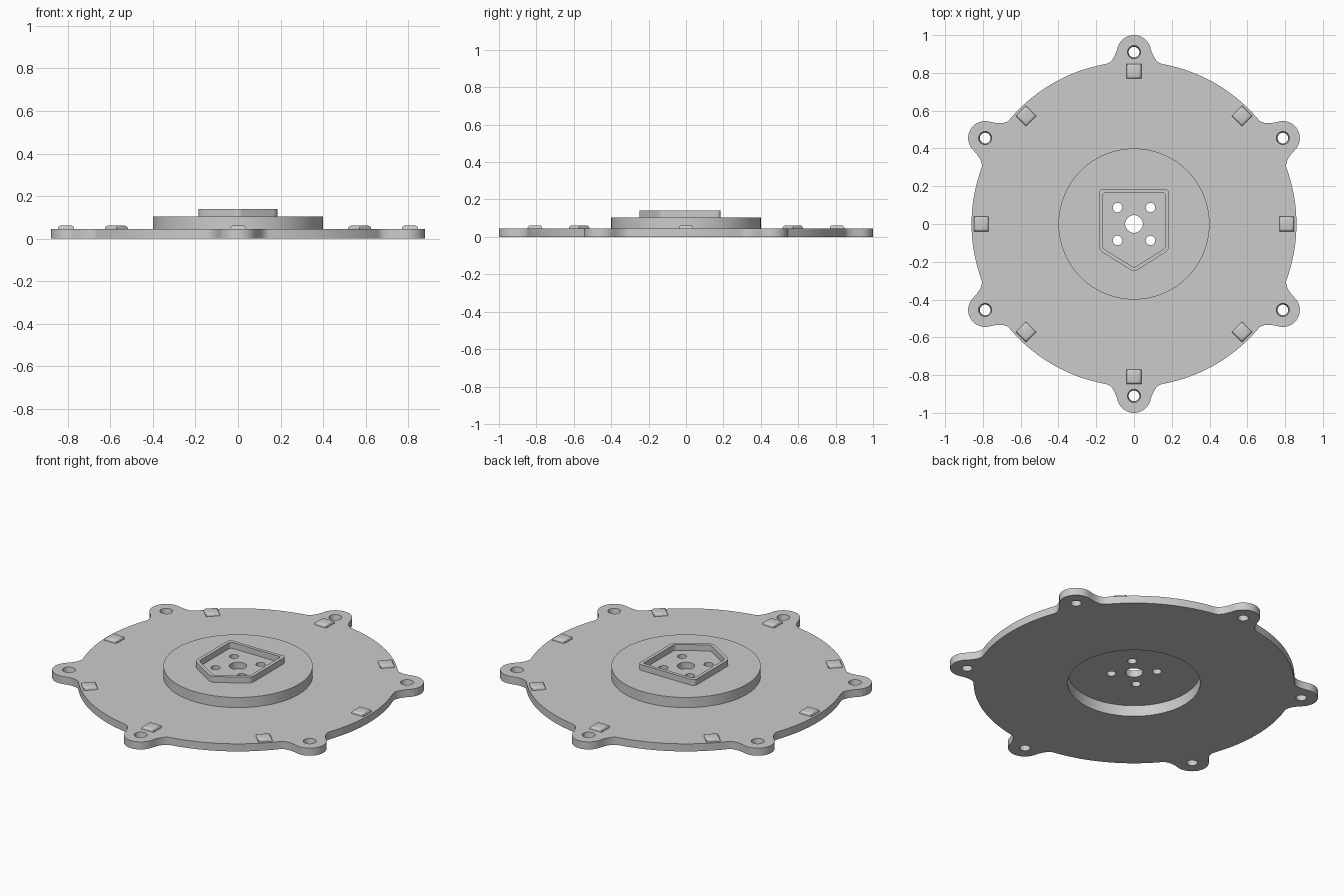
import bpy, bmesh, math
from mathutils import Vector, Matrix

old = bpy.data.objects.get("Cube")
if old:
    bpy.data.objects.remove(old, do_unlink=True)

GREY = (0.6, 0.6, 0.6, 1)
mat = bpy.data.materials.new("plain grey")
mat.use_nodes = True
mat.diffuse_color = GREY
mat.node_tree.nodes["Principled BSDF"].inputs["Base Color"].default_value = GREY

PLATE_TOP, BOSS_TOP, RIM_TOP, RECESS_TOP = 0.045, 0.105, 0.14, 0.065


def finish(name, bm):
    bmesh.ops.recalc_face_normals(bm, faces=bm.faces)
    mesh = bpy.data.meshes.new(name)
    bm.to_mesh(mesh)
    bm.free()
    mesh.materials.append(mat)
    obj = bpy.data.objects.new(name, mesh)
    bpy.context.collection.objects.link(obj)
    return obj


def activate(obj):
    bpy.ops.object.select_all(action='DESELECT')
    obj.select_set(True)
    bpy.context.view_layer.objects.active = obj


def smooth(obj):
    activate(obj)
    bpy.ops.object.shade_smooth_by_angle(angle=math.radians(35))


def prism(name, points, z0, z1):
    bm = bmesh.new()
    face = bm.faces.new([bm.verts.new((p[0], p[1], z0)) for p in points])
    up = bmesh.ops.extrude_face_region(bm, geom=[face])["geom"]
    verts = [v for v in up if isinstance(v, bmesh.types.BMVert)]
    bmesh.ops.translate(bm, verts=verts, vec=(0, 0, z1 - z0))
    return finish(name, bm)


def cylinder(name, x, y, z0, z1, r0, r1=None, sides=32):
    bm = bmesh.new()
    bmesh.ops.create_cone(bm, cap_ends=True, segments=sides, radius1=r0,
                          radius2=r1 or r0, depth=z1 - z0,
                          matrix=Matrix.Translation((x, y, (z0 + z1) / 2)))
    return finish(name, bm)


def combine(target, tool, operation):
    tool.hide_render = True
    mod = target.modifiers.new(operation.lower(), 'BOOLEAN')
    mod.object, mod.operation, mod.solver = tool, operation, 'EXACT'
    activate(target)
    bpy.ops.object.modifier_apply(modifier=mod.name)
    bpy.data.objects.remove(tool, do_unlink=True)


def curve(a, b, c, steps):
    a, b, c = Vector(a), Vector(b), Vector(c)
    ts = [i / steps for i in range(steps + 1)]
    return [a * (1 - t) ** 2 + b * 2 * t * (1 - t) + c * t * t for t in ts]


# Plate outline: one ear with flared neck, then an arc to the next ear
EAR_R, EAR_Y, DISC_R = 0.09, 0.91, 0.86
flank = curve((0.087, 0.933), (0.109, 0.853), (0.15, 0.847), 8)
right = [Vector((EAR_R * math.cos(a), EAR_Y + EAR_R * math.sin(a)))
         for a in [math.radians(90 - 75 * i / 12) for i in range(12)]] + flank
ear = [Vector((-p.x, p.y)) for p in reversed(right[1:])] + right
start = math.atan2(0.15, 0.847)
arc = [Vector((DISC_R * math.sin(a), DISC_R * math.cos(a)))
       for a in [start + (math.pi / 3 - 2 * start) * i / 16 for i in range(1, 16)]]
outline = []
for k in range(6):
    turn = Matrix.Rotation(-k * math.pi / 3, 2)
    outline += [turn @ p for p in ear + arc]

# Plate with raised boss, hollow underneath
plate = prism("mounting_plate", outline, 0, PLATE_TOP)
combine(plate, cylinder("boss", 0, 0, 0.02, BOSS_TOP, 0.4, sides=96), 'UNION')
combine(plate, cylinder("recess", 0, 0, -0.1, RECESS_TOP, 0.355, sides=96), 'DIFFERENCE')

# Holes through the ears and the boss
for k in range(6):
    a = math.radians(30 + 60 * k)
    combine(plate, cylinder("ear_hole", EAR_Y * math.cos(a), EAR_Y * math.sin(a),
                            -0.01, 0.055, 0.027, 0.036), 'DIFFERENCE')
combine(plate, cylinder("centre_hole", 0, 0, 0.03, 0.2, 0.047), 'DIFFERENCE')
for x in (-0.087, 0.087):
    for y in (-0.087, 0.087):
        combine(plate, cylinder("screw_hole", x, y, 0.03, 0.2, 0.025), 'DIFFERENCE')
smooth(plate)


# Five-sided raised rim with rounded corners
def pentagon(half, shoulder, tip, r):
    pts = [Vector(p) for p in ((-half, half), (half, half), (half, shoulder),
                               (0, tip), (-half, shoulder))]
    loop = []
    for i, p in enumerate(pts):
        before = (pts[i - 1] - p).normalized() * r
        after = (pts[(i + 1) % 5] - p).normalized() * r
        loop += curve(p + before, p, p + after, 5)
    return loop


bm = bmesh.new()
outer, inner = pentagon(0.185, -0.138, -0.255, 0.025), pentagon(0.165, -0.128, -0.231, 0.015)
rings = [[bm.verts.new((p.x, p.y, z)) for p in loop] for loop, z in
         ((outer, BOSS_TOP - 0.005), (outer, RIM_TOP), (inner, RIM_TOP), (inner, BOSS_TOP - 0.005))]
for j in range(4):
    a, b = rings[j], rings[(j + 1) % 4]
    for i in range(len(a)):
        n = (i + 1) % len(a)
        bm.faces.new((a[i], a[n], b[n], b[i]))
smooth(finish("pentagon_rim", bm))

# Eight low pads around the edge, rounded on top
for k in range(8):
    bm = bmesh.new()
    bmesh.ops.create_cube(bm, size=1, matrix=Matrix.Diagonal((0.077, 0.077, 0.03, 1)))
    top = [e for e in bm.edges if all(v.co.z > 0 for v in e.verts)]
    bmesh.ops.bevel(bm, geom=top, offset=0.014, segments=3, profile=0.5, affect='EDGES')
    place = Matrix.Rotation(k * math.pi / 4, 4, 'Z') @ Matrix.Translation((0.808, 0, 0.047))
    bmesh.ops.transform(bm, matrix=place, verts=bm.verts)
    smooth(finish(f"edge_pad_{k + 1}", bm))
